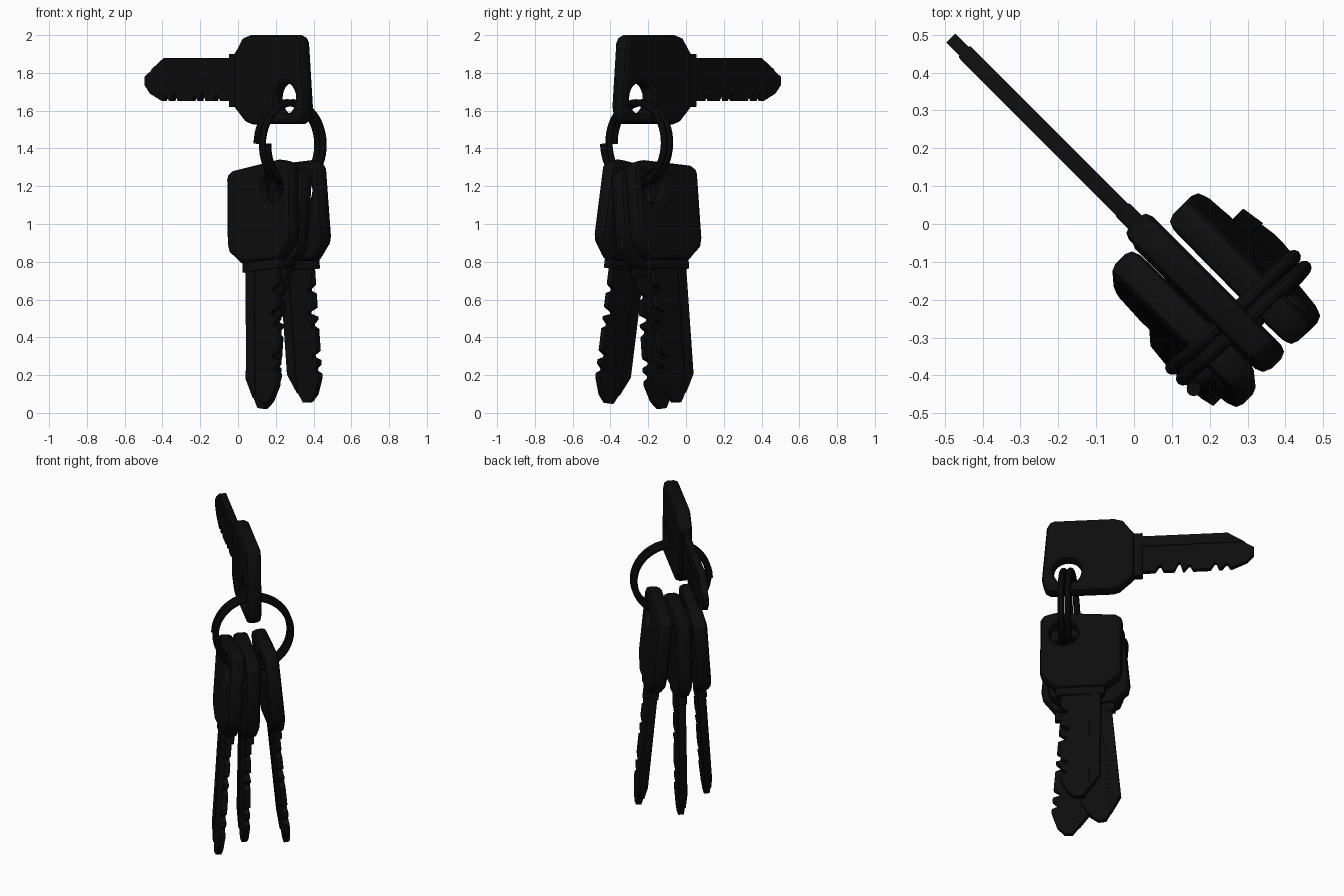
import bpy
from math import sin, cos, pi, radians
from mathutils import Matrix, Vector

cube = bpy.data.objects.get("Cube")
if cube:
    bpy.data.objects.remove(cube, do_unlink=True)

black = bpy.data.materials.new("black_metal")
black.use_nodes = True
color = (0.004, 0.004, 0.004, 1)
black.diffuse_color = color
black.node_tree.nodes["Principled BSDF"].inputs["Base Color"].default_value = color

# Diagonal frame: ALONG lies in the plane of the keys, ACROSS is their normal
ALONG = Vector((1, -1, 0)).normalized()
ACROSS = Vector((1, 1, 0)).normalized()
UP = Vector((0, 0, 1))


def place(along, across, z):
    return ALONG * along + ACROSS * across + UP * z


def finish(curve, name, matrix):
    """Turn a curve into a smooth-shaded mesh object."""
    obj = bpy.data.objects.new(name, curve)
    bpy.context.collection.objects.link(obj)
    curve.materials.append(black)
    bpy.ops.object.select_all(action='DESELECT')
    obj.select_set(True)
    bpy.context.view_layer.objects.active = obj
    bpy.ops.object.convert(target='MESH')
    obj = bpy.context.object
    obj.matrix_world = matrix
    bpy.ops.object.shade_smooth_by_angle(angle=radians(35))
    return obj


def add_spline(curve, points, cyclic):
    spline = curve.splines.new('POLY')
    spline.points.add(len(points) - 1)
    for p, co in zip(spline.points, points):
        p.co = (*co, 1)
    spline.use_cyclic_u = cyclic


def plate(name, outlines, half, bevel, matrix):
    """Flat plate with bevelled rims; further outlines become holes."""
    curve = bpy.data.curves.new(name, 'CURVE')
    curve.dimensions = '2D'
    curve.fill_mode = 'BOTH'
    curve.extrude = half - bevel
    curve.bevel_depth = bevel
    curve.bevel_resolution = 1
    curve.offset = -bevel
    for outline in outlines:
        add_spline(curve, [(x, y, 0) for x, y in outline], True)
    return finish(curve, name, matrix)


# Key profiles: the ring hole is the origin, the tip points to -y
HEAD = [(.045, .147), (.09, .137), (.12, .125), (.135, .1), (.137, -.26),
        (.125, -.3), (.065, -.365), (.045, -.385), (-.235, -.385),
        (-.265, -.36), (-.32, -.32), (-.335, -.27), (-.335, .075),
        (-.325, .1), (-.295, .118)]
HOLE = [(.08 * cos(i * pi / 12), .08 * sin(i * pi / 12)) for i in range(24)]
COLLAR = [(.045, -.36), (.045, -.43), (-.235, -.43), (-.235, -.36)]
SPINE, EDGE = -.215, .015
# Cuts: fraction of the blade length, depth
CUTS = [(.17, .035), (.34, .05), (.43, .03), (.66, .04), (.76, .03)]


def key(name, tip, along, across, z, swing, tilt):
    frame = Matrix((ALONG, UP, -ACROSS)).transposed().to_4x4()
    matrix = (Matrix.Translation(place(along, across, z)) @ frame
              @ Matrix.Rotation(radians(tilt), 4, 'X')
              @ Matrix.Rotation(radians(swing), 4, 'Z'))
    plate(name + "_head", [HEAD, HOLE], .044, .026, matrix)
    plate(name + "_collar", [COLLAR], .025, .005, matrix)
    # Toothed blade with a pointed end
    root = -.42
    blade = [(SPINE, root + .03), (EDGE, root + .03)]
    for f, depth in CUTS:
        y = root + f * (tip - root)
        blade += [(EDGE, y + .028), (EDGE - depth, y + .005),
                  (EDGE - depth, y - .005), (EDGE, y - .02)]
    blade += [(EDGE, tip + .13), (-.025, tip + .04), (-.07, tip),
              (-.115, tip), (SPINE, tip + .15)]
    plate(name + "_blade", [blade], .017, .003, matrix)
    # Raised rail along the uncut side
    rail = [(SPINE, root + .03), (-.15, root + .03),
            (-.15, tip + .05), (SPINE, tip + .15)]
    plate(name + "_rail", [rail], .022, .003, matrix)


key("upper_key", -1.07, .38, .005, 1.665, -90, 0)
key("front_hanging_key", -1.14, .38, -.095, 1.19, 5.3, -4.6)
key("middle_hanging_key", -1.14, .38, .0, 1.15, -5.3, 0)
key("back_hanging_key", -1.14, .39, .115, 1.19, 0, 5.6)

# Split ring: two turns of round wire
wire = bpy.data.curves.new("split_ring", 'CURVE')
wire.dimensions = '3D'
wire.bevel_depth = .019
wire.bevel_resolution = 3
wire.use_fill_caps = True
TURNS, STEPS, RADIUS = 2, 48, .217
coil = []
for i in range(TURNS * STEPS + 1):
    t = 2 * pi * i / STEPS
    coil.append(place(.34 + .04 * i / STEPS, .02 - RADIUS * cos(t),
                      1.425 + RADIUS * sin(t)))
add_spline(wire, coil, False)
finish(wire, "split_ring", Matrix.Identity(4))
